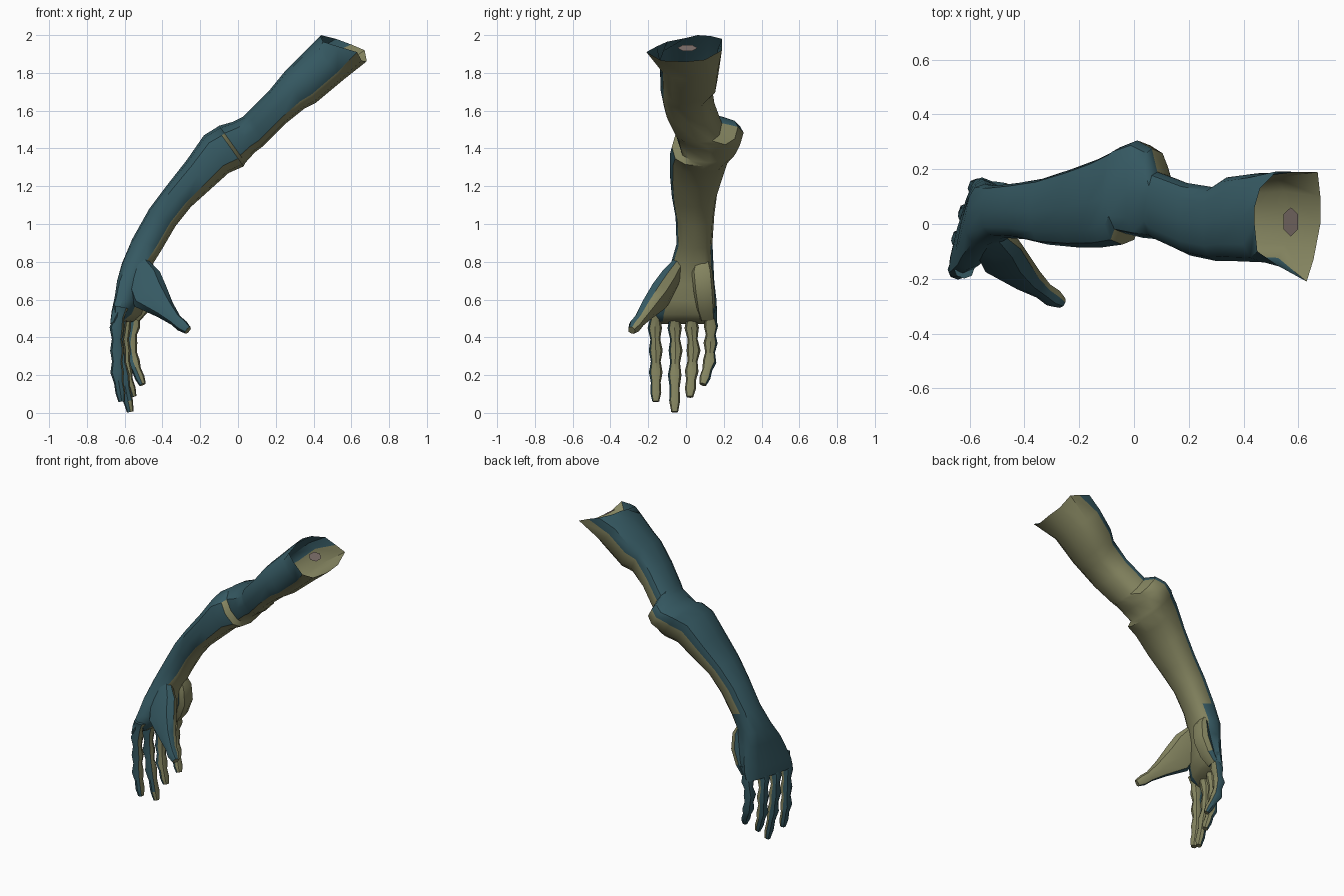
import bpy, bmesh, math
from mathutils import Vector

if "Cube" in bpy.data.objects:
    bpy.data.objects.remove(bpy.data.objects["Cube"])


def material(name, rgb):
    m = bpy.data.materials.new(name)
    m.diffuse_color = (*rgb, 1)
    m.use_nodes = True
    m.node_tree.nodes["Principled BSDF"].inputs["Base Color"].default_value = m.diffuse_color
    return m


TEAL = material("teal", (0.036, 0.10, 0.123))
OLIVE = material("olive", (0.235, 0.235, 0.118))
BONE = material("bone_grey", (0.22, 0.17, 0.155))


def loft(name, rings, is_olive, cap_start=True, smooth=40):
    """Skin a list of equal rings; is_olive(ring, side, normal) picks the colour."""
    bm = bmesh.new()
    n = len(rings[0])
    vs = [[bm.verts.new(p) for p in r] for r in rings]
    ids = {}
    for i in range(len(vs) - 1):
        for j in range(n):
            k = (j + 1) % n
            f = bm.faces.new((vs[i][j], vs[i][k], vs[i + 1][k], vs[i + 1][j]))
            ids[f] = (i, j)
    if cap_start:
        ids[bm.faces.new(vs[0])] = (0, -1)
    ids[bm.faces.new(vs[-1])] = (len(vs), -1)
    bmesh.ops.recalc_face_normals(bm, faces=bm.faces)
    for f, (i, j) in ids.items():
        f.material_index = int(is_olive(i, j, f.normal))
    me = bpy.data.meshes.new(name)
    bm.to_mesh(me)
    bm.free()
    me.materials.append(TEAL)
    me.materials.append(OLIVE)
    ob = bpy.data.objects.new(name, me)
    bpy.context.collection.objects.link(ob)
    bpy.ops.object.select_all(action='DESELECT')
    ob.select_set(True)
    bpy.context.view_layer.objects.active = ob
    bpy.ops.object.shade_smooth_by_angle(angle=math.radians(smooth))
    return ob


def boxy(v, e=0.75):
    return math.copysign(abs(v) ** e, v)


# Flared open rim at the top of the arm
RIM = [(.60, .19, 1.95), (.52, .192, 1.98), (.46, .13, 1.995), (.44, .06, 2.0),
       (.44, 0, 1.985), (.45, -.10, 1.965), (.53, -.155, 1.94), (.63, -.21, 1.91),
       (.655, -.13, 1.865), (.68, 0, 1.86), (.68, .10, 1.87), (.67, .19, 1.92)]

# Arm: outer edge x z, inner edge x z, y range, sideways skew
ARM = [
    (.39, 1.95, .56, 1.765, -.14, .185, 0),
    (.30, 1.86, .41, 1.64, -.135, .17, 0),
    (.25, 1.81, .35, 1.61, -.135, .135, 0),
    (.16, 1.70, .25, 1.53, -.115, .15, 0),
    (.05, 1.59, .15, 1.43, -.065, .19, 0),
    (.03, 1.57, .13, 1.41, -.055, .275, 0),
    (-.03, 1.54, .09, 1.38, -.05, .305, 0),
    (-.10, 1.52, .04, 1.325, -.035, .28, 0),
    (-.115, 1.51, .03, 1.305, -.075, .27, 0),
    (-.18, 1.47, -.05, 1.27, -.085, .235, 0),
    (-.27, 1.34, -.15, 1.18, -.085, .20, 0),
    (-.38, 1.20, -.25, 1.09, -.075, .165, 0),
    (-.47, 1.08, -.33, .99, -.055, .15, 0),
    (-.56, .92, -.40, .87, -.05, .14, 0),
    (-.615, .79, -.45, .79, -.08, .145, .01),
    (-.63, .70, -.48, .68, -.13, .15, .03),
    (-.635, .62, -.50, .59, -.165, .16, .04),
    (-.645, .54, -.53, .52, -.19, .165, .05),
    (-.645, .47, -.58, .485, -.195, .165, .05),
]
SIDES = 12
rings = [RIM]
for xu, zu, xl, zl, y0, y1, skew in ARM:
    ring = []
    for j in range(SIDES):
        a = math.tau * j / SIDES
        c, s = boxy(math.cos(a)), boxy(math.sin(a))
        if c > 0:                       # back edge rides toward the outer side
            s += .3 * c * (1 - abs(s))
        ring.append(((xu + xl) / 2 + (xu - xl) / 2 * s + skew * c,
                     (y0 + y1) / 2 + (y1 - y0) / 2 * c,
                     (zu + zl) / 2 + (zu - zl) / 2 * s))
    rings.append(ring)


def arm_colour(i, j, n):
    # inner strip, back underside above the wrist, elbow crease
    hand = i >= 14
    return (j in (8, 9, 10, -1) or (j == 7 and i < 16)
            or (j == 11 and not hand) or (i == 8 and j in (5, 6)))


loft("arm_and_palm", rings, arm_colour, cap_start=False)


def tube(name, rows, wdir, palm, sides=8, limit=0.1, e=0.75):
    """Tapered tube along rows of x, y, z, half width, half thickness."""
    pts = [Vector(r[:3]) for r in rows]
    out = []
    for i, r in enumerate(rows):
        t = (pts[min(i + 1, len(pts) - 1)] - pts[max(i - 1, 0)]).normalized()
        w = Vector(wdir)
        w = (w - t * w.dot(t)).normalized()
        d = t.cross(w)
        out.append([pts[i] + w * r[3] * boxy(math.cos(a), e) + d * r[4] * boxy(math.sin(a), e)
                    for a in (math.tau * k / sides for k in range(sides))])
    p = Vector(palm).normalized()
    return loft(name, out, lambda i, j, n: n.dot(p) > limit)


# Fingers: way the inner side faces along y, then knuckle, joints and tip
FINGERS = {
    "index_finger": (.5, [(-.62, -.16, .56), (-.642, -.165, .45), (-.64, -.16, .33), (-.64, -.16, .215), (-.615, -.16, .06)]),
    "middle_finger": (.2, [(-.60, -.06, .56), (-.63, -.06, .45), (-.63, -.055, .33), (-.61, -.06, .20), (-.57, -.06, .005)]),
    "ring_finger": (-.1, [(-.58, .03, .56), (-.605, .03, .45), (-.605, .04, .33), (-.595, .03, .22), (-.555, .02, .085)]),
    "little_finger": (-.4, [(-.54, .125, .56), (-.555, .132, .46), (-.57, .13, .37), (-.555, .125, .27), (-.505, .09, .15)]),
}
for name, (side, pts) in FINGERS.items():
    rows = []
    for i, p in enumerate(pts):
        p = Vector(p)
        if i == len(pts) - 1:
            rows.append((*p, .018, .018))
            continue
        r = .039 - .001 * i
        q = Vector(pts[i + 1])
        rows.append((*p, r, r))
        if i == len(pts) - 2:           # fingertip pad
            rows.append((*p.lerp(q, .35), .026, .025))
            rows.append((*p.lerp(q, .7), .029, .026))
        else:
            rows.append((*p.lerp(q, .5), .026, .027))
    tube(name, rows, (0, 1, 0), (1, side, -.1), limit=.2, e=.9)

# Thumb with its broad web
tube("thumb", [
    (-.53, -.03, .80, .05, .03),
    (-.50, -.08, .71, .095, .05),
    (-.465, -.14, .62, .10, .055),
    (-.385, -.205, .545, .055, .045),
    (-.33, -.245, .49, .033, .032),
    (-.295, -.27, .46, .033, .034),
    (-.265, -.288, .437, .022, .02),
], (-.8, 0, -.57), (.6, .75, -.2), limit=0.15)

# Heel of the palm on the little finger side
tube("palm_heel", [
    (-.48, .085, .80, .04, .02),
    (-.465, .085, .75, .055, .035),
    (-.47, .095, .65, .055, .045),
    (-.505, .105, .56, .05, .04),
    (-.54, .115, .50, .04, .025),
], (0, 1, 0), (1, -.25, 0), limit=.1)

# Bone end in the open top of the arm
bm = bmesh.new()
axis = Vector((.24, 0, -.135)).normalized()
bm.faces.new([bm.verts.new(Vector((.572, .008, 1.932)) + axis * .036 * math.cos(a)
                           + Vector((0, .053 * math.sin(a), 0)))
              for a in (math.tau * (k + .5) / 6 for k in range(6))])
me = bpy.data.meshes.new("bone_end")
bm.to_mesh(me)
bm.free()
me.materials.append(BONE)
bpy.context.collection.objects.link(bpy.data.objects.new("bone_end", me))
